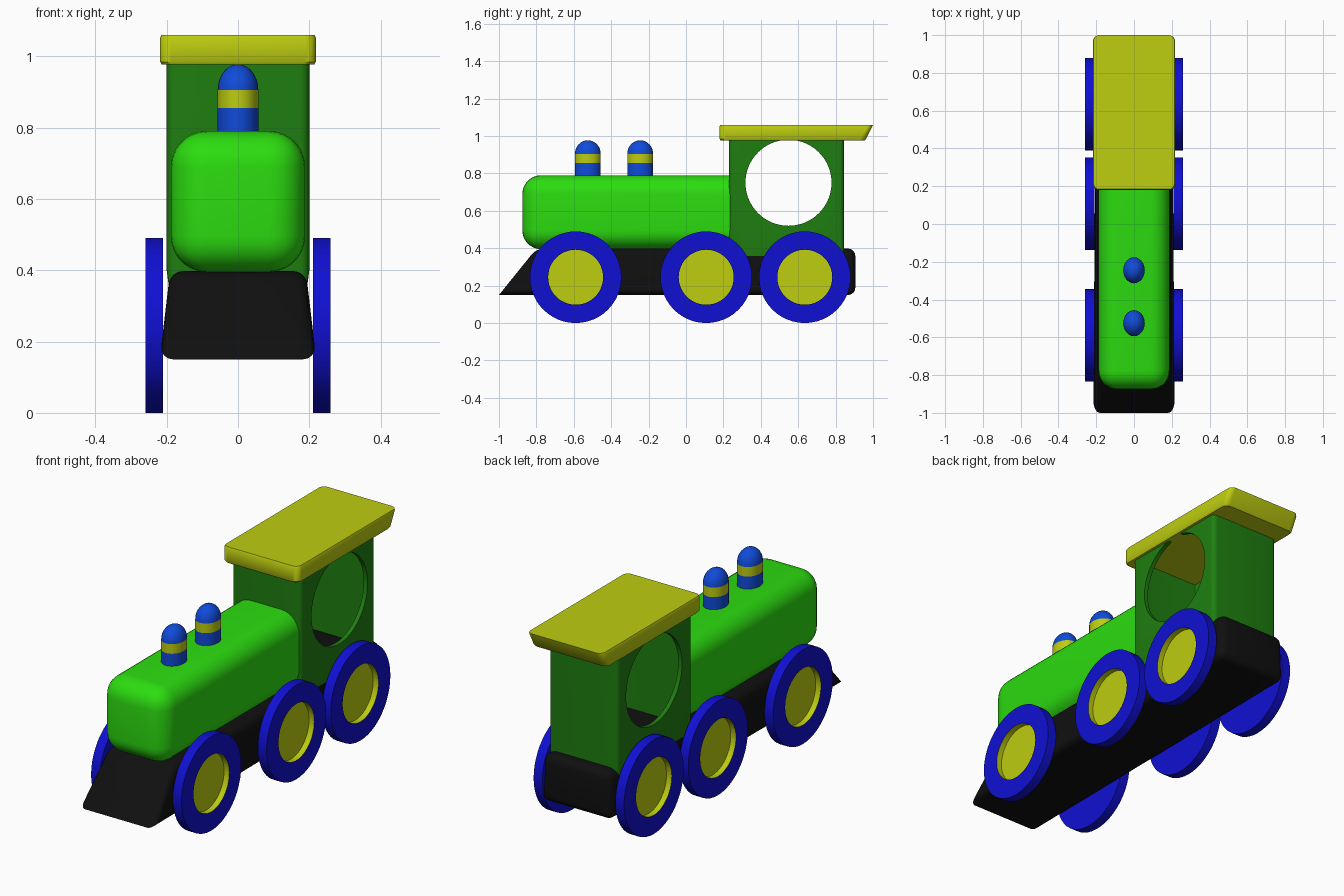
import bpy, bmesh, math
from mathutils import Matrix

if "Cube" in bpy.data.objects:
    bpy.data.objects.remove(bpy.data.objects["Cube"])


def mat(name, r, g, b):
    m = bpy.data.materials.new(name)
    m.diffuse_color = (r, g, b, 1)
    m.use_nodes = True
    m.node_tree.nodes["Principled BSDF"].inputs["Base Color"].default_value = m.diffuse_color
    return m


GREEN = mat("bright_green", 0.025, 0.72, 0.005)
DARK_GREEN = mat("dark_green", 0.013, 0.21, 0.005)
BLUE = mat("wheel_blue", 0.005, 0.005, 0.65)
CHIMNEY_BLUE = mat("chimney_blue", 0.005, 0.07, 0.7)
YELLOW = mat("yellow", 0.51, 0.61, 0.005)
BLACK = mat("black", 0.005, 0.005, 0.005)


def smooth(ob, angle=35):
    bpy.ops.object.select_all(action='DESELECT')
    ob.select_set(True)
    bpy.context.view_layer.objects.active = ob
    for m in list(ob.modifiers):
        bpy.ops.object.modifier_apply(modifier=m.name)
    bpy.ops.object.shade_smooth_by_angle(angle=math.radians(angle))


def make(name, bm, material, finish=True):
    me = bpy.data.meshes.new(name)
    bm.to_mesh(me)
    bm.free()
    me.materials.append(material)
    ob = bpy.data.objects.new(name, me)
    bpy.context.collection.objects.link(ob)
    if finish:
        smooth(ob)
    return ob


def skin(bm, rings, caps):
    """Join equal rings of points (counter-clockwise, bottom to top)."""
    loops = [[bm.verts.new(p) for p in ring] for ring in rings]
    n = len(loops[0])
    for a, b in zip(loops, loops[1:]):
        for i in range(n):
            j = (i + 1) % n
            bm.faces.new((a[i], a[j], b[j], b[i]))
    if caps:
        bm.faces.new(loops[0][::-1])
        bm.faces.new(loops[-1])


def rounded_rect(hx, y0, y1, z, r, steps=5):
    pts = []
    corners = ((hx - r, y1 - r), (r - hx, y1 - r), (r - hx, y0 + r), (hx - r, y0 + r))
    for k, (cx, cy) in enumerate(corners):
        for s in range(steps + 1):
            a = math.pi / 2 * (k + s / steps)
            pts.append((cx + r * math.cos(a), cy + r * math.sin(a), z))
    return pts


def lathe(name, profile, material, matrix, n=48):
    """Turn a (radius, height) profile around z, then place it."""
    bm = bmesh.new()
    rings = [[(r * math.cos(2 * math.pi * i / n), r * math.sin(2 * math.pi * i / n), z)
              for i in range(n)] for r, z in profile]
    skin(bm, rings, False)
    bmesh.ops.remove_doubles(bm, verts=bm.verts, dist=1e-5)
    bm.transform(matrix)
    return make(name, bm, material)


# boiler: rounded on all edges except where it meets the cab
bm = bmesh.new()
bmesh.ops.create_cube(bm, size=1, matrix=Matrix.Translation((0, -0.3125, 0.5925))
                      @ Matrix.Diagonal((0.376, 1.125, 0.395, 1)))
edges = [e for e in bm.edges if not all(v.co.y > 0 for v in e.verts)]
bmesh.ops.bevel(bm, geom=edges, offset=0.1, segments=7, profile=0.5, affect='EDGES')
make("boiler", bm, GREEN)

# chassis: wedge-nosed block, flaring at the tip
bm = bmesh.new()
side = [(-1.0, 0.15, 0.22), (0.905, 0.15, 0.203), (0.905, 0.398, 0.193), (-0.8, 0.398, 0.19)]
left, right = [[bm.verts.new((s * w, y, z)) for y, z, w in side] for s in (-1, 1)]
bm.faces.new(left)
bm.faces.new(right[::-1])
for i in range(4):
    j = (i + 1) % 4
    bm.faces.new((left[i], right[i], right[j], left[j]))
bmesh.ops.recalc_face_normals(bm, faces=bm.faces)
edges = [e for e in bm.edges if not all(v.co.y < -0.9 for v in e.verts)]
bmesh.ops.bevel(bm, geom=edges, offset=0.038, segments=4, profile=0.5, affect='EDGES')
make("chassis", bm, BLACK)

# cab: hollow walls with a round window through both sides
bm = bmesh.new()
skin(bm, [rounded_rect(hx, 0.23, 0.845, z, 0.025)
          for hx, z in ((0.193, 0.348), (0.2, 0.4), (0.2, 0.98))], False)
cab = make("cab", bm, DARK_GREEN, False)
shell = cab.modifiers.new("walls", 'SOLIDIFY')
shell.thickness = 0.022
shell.offset = -1
bm = bmesh.new()
bmesh.ops.create_cone(bm, cap_ends=True, segments=64, radius1=0.23, radius2=0.23, depth=1,
                      matrix=Matrix.Translation((0, 0.548, 0.75)) @ Matrix.Rotation(math.pi / 2, 4, 'Y'))
cutter = make("window_cutter", bm, DARK_GREEN, False)
cutter.hide_render = True
cut = cab.modifiers.new("window", 'BOOLEAN')
cut.operation = 'DIFFERENCE'
cut.solver = 'EXACT'
cut.object = cutter
smooth(cab)
bpy.data.objects.remove(cutter)

# roof: slab with a raked rear edge
bm = bmesh.new()
skin(bm, [rounded_rect(hx, y0, y1, z, 0.03) for hx, y0, y1, z in
          ((0.213, 0.185, 0.955, 0.976), (0.218, 0.18, 0.962, 0.984),
           (0.218, 0.18, 0.997, 1.052), (0.214, 0.184, 1.0, 1.06))], True)
make("roof", bm, YELLOW)

# chimneys: base, band and dome, oval in plan
dome = [(math.cos(a), 0.905 + 0.072 * math.sin(a))
        for a in (math.pi / 2 * k / 8 for k in range(9))]
for i, y in enumerate((-0.525, -0.245), 1):
    place = Matrix.Translation((0, y, 0)) @ Matrix.Diagonal((0.057, 0.069, 1, 1))
    lathe(f"chimney_base_{i}", [(1, 0.77), (1, 0.855)], CHIMNEY_BLUE, place, 24)
    lathe(f"chimney_band_{i}", [(1, 0.855), (1, 0.905)], YELLOW, place, 24)
    lathe(f"chimney_dome_{i}", dome, CHIMNEY_BLUE, place, 24)

# wheels: blue tyres with recessed yellow hubs
for name, y in (("front", -0.59), ("middle", 0.108), ("rear", 0.635)):
    for side_name, s in (("right", 1), ("left", -1)):
        place = Matrix.Translation((0, y, 0.245)) @ Matrix.Rotation(s * math.pi / 2, 4, 'Y')
        lathe(f"{name}_{side_name}_tyre",
              [(0, 0.21), (0.245, 0.21), (0.245, 0.26), (0.147, 0.26)], BLUE, place)
        lathe(f"{name}_{side_name}_hub",
              [(0.147, 0.26), (0.147, 0.23), (0, 0.23)], YELLOW, place)
